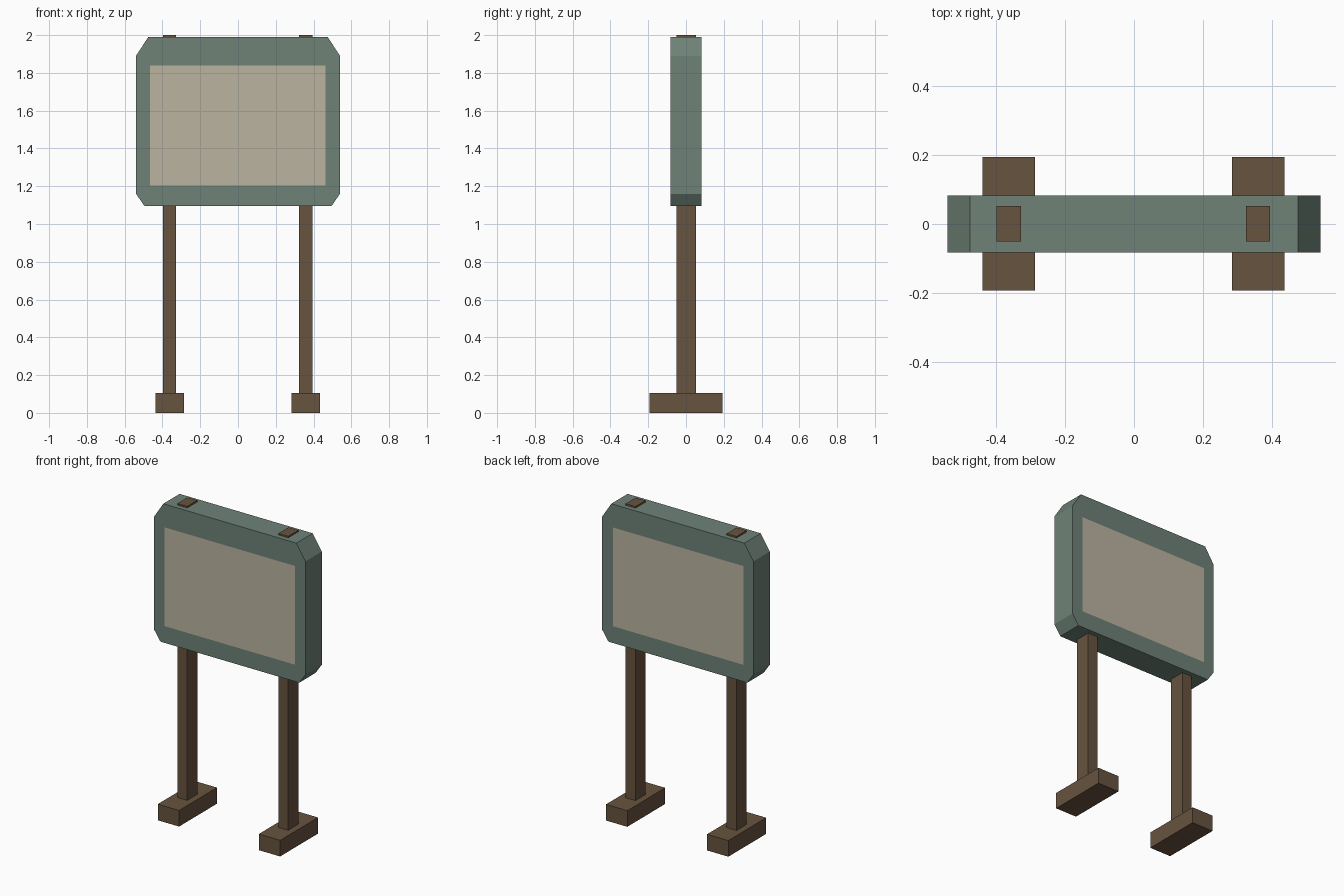
import bpy
import bmesh
from mathutils import Vector

default = bpy.data.objects.get("Cube")
if default:
    bpy.data.objects.remove(default, do_unlink=True)


def srgb(*rgb):
    return tuple((c / 255 / 12.92) if c < 11 else ((c / 255 + 0.055) / 1.055) ** 2.4
                 for c in rgb) + (1.0,)


def make_material(name, color):
    mat = bpy.data.materials.new(name)
    mat.use_nodes = True
    mat.diffuse_color = color
    bsdf = next(n for n in mat.node_tree.nodes if n.type == "BSDF_PRINCIPLED")
    bsdf.inputs["Base Color"].default_value = color
    bsdf.inputs["Roughness"].default_value = 0.9
    return mat


green = make_material("grey_green_paint", srgb(110, 130, 119))
paper = make_material("beige_paper", srgb(187, 180, 160))
wood = make_material("brown_wood", srgb(103, 83, 63))


def add_object(name, bm, *mats):
    bmesh.ops.recalc_face_normals(bm, faces=bm.faces)
    mesh = bpy.data.meshes.new(name)
    bm.to_mesh(mesh)
    bm.free()
    for mat in mats:
        mesh.materials.append(mat)
    obj = bpy.data.objects.new(name, mesh)
    bpy.context.collection.objects.link(obj)
    return obj


def add_box(name, low, high, mat):
    low, high = Vector(low), Vector(high)
    bm = bmesh.new()
    bmesh.ops.create_cube(bm, size=1)
    bmesh.ops.scale(bm, vec=high - low, verts=bm.verts)
    bmesh.ops.translate(bm, vec=(low + high) / 2, verts=bm.verts)
    return add_object(name, bm, mat)


# Display panel: octagonal profile, mirrored across x and extruded in depth
half = [(0.495, 1.095), (0.54, 1.16), (0.54, 1.89), (0.475, 1.99)]
outline = half + [(-x, z) for x, z in reversed(half)]
bm = bmesh.new()
front = bm.faces.new([bm.verts.new((x, -0.083, z)) for x, z in outline])
extruded = bmesh.ops.extrude_face_region(bm, geom=[front], use_keep_orig=True)
bmesh.ops.translate(bm, vec=(0, 0.166, 0),
                    verts=[v for v in extruded["geom"] if isinstance(v, bmesh.types.BMVert)])

# Notice sheets: flush rectangles cut into the front and back faces
left, right, bottom, top = -0.467, 0.464, 1.203, 1.84
cuts = [((left, 0, 0), (1, 0, 0)), ((right, 0, 0), (1, 0, 0)),
        ((0, 0, bottom), (0, 0, 1)), ((0, 0, top), (0, 0, 1))]
for point, normal in cuts:
    bmesh.ops.bisect_plane(bm, geom=bm.verts[:] + bm.edges[:] + bm.faces[:],
                           plane_co=point, plane_no=normal)
bm.normal_update()
for face in bm.faces:
    c = face.calc_center_median()
    if abs(face.normal.y) > 0.9 and left < c.x < right and bottom < c.z < top:
        face.material_index = 1
add_object("display_panel", bm, green, paper)

# Posts running through the panel, each on a wide foot
for side, x in (("right", -0.362), ("left", 0.359)):
    add_box(side + "_post", (x - 0.035, -0.051, 0.05), (x + 0.035, 0.052, 2.0), wood)
    add_box(side + "_foot", (x - 0.076, -0.192, 0), (x + 0.076, 0.194, 0.104), wood)
